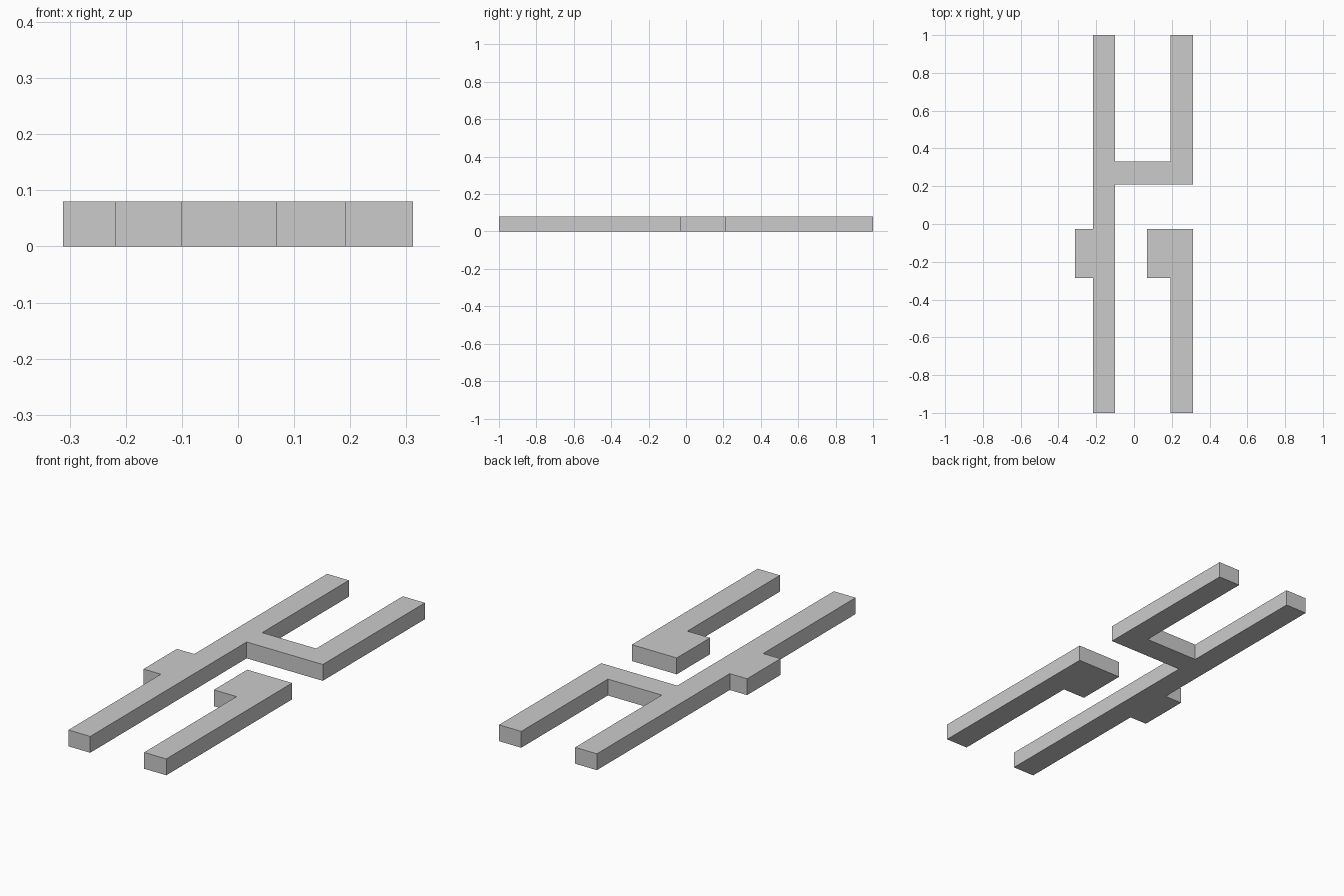
import bpy
import bmesh

cube = bpy.data.objects.get("Cube")
if cube:
    bpy.data.objects.remove(cube, do_unlink=True)

HEIGHT = 0.08

# Single plain grey
grey = bpy.data.materials.new("plain grey")
grey.use_nodes = True
colour = (0.6, 0.6, 0.6, 1)
grey.diffuse_color = colour
grey.node_tree.nodes["Principled BSDF"].inputs["Base Color"].default_value = colour


def extruded_plate(name, outline):
    """Flat-sided solid from a counter-clockwise plan outline."""
    bm = bmesh.new()
    base = bm.faces.new([bm.verts.new((x, y, 0)) for x, y in outline])
    top = bmesh.ops.extrude_face_region(bm, geom=[base])["geom"]
    verts = [v for v in top if isinstance(v, bmesh.types.BMVert)]
    bmesh.ops.translate(bm, verts=verts, vec=(0, 0, HEIGHT))
    bmesh.ops.recalc_face_normals(bm, faces=bm.faces)
    mesh = bpy.data.meshes.new(name)
    bm.to_mesh(mesh)
    bm.free()
    mesh.materials.append(grey)
    obj = bpy.data.objects.new(name, mesh)
    bpy.context.collection.objects.link(obj)
    return obj


# Shared plan lines
spine_out, spine_in = -0.218, -0.1
arm_in, arm_out = 0.192, 0.312
cross_front, cross_back = 0.21, 0.33
tab_front, tab_back = -0.285, -0.027

# Long bar with its side tab, crossbar and rear arm
extruded_plate("long_bar_with_rear_arm", [
    (spine_out, -1), (spine_in, -1),
    (spine_in, cross_front), (arm_out, cross_front),
    (arm_out, 1), (arm_in, 1),
    (arm_in, cross_back), (spine_in, cross_back),
    (spine_in, 1), (spine_out, 1),
    (spine_out, tab_back), (-0.312, tab_back),
    (-0.312, tab_front), (spine_out, tab_front),
])

# Separate front arm with its inward tab
extruded_plate("front_arm", [
    (arm_in, -1), (arm_out, -1),
    (arm_out, tab_back), (0.069, tab_back),
    (0.069, tab_front), (arm_in, tab_front),
])
